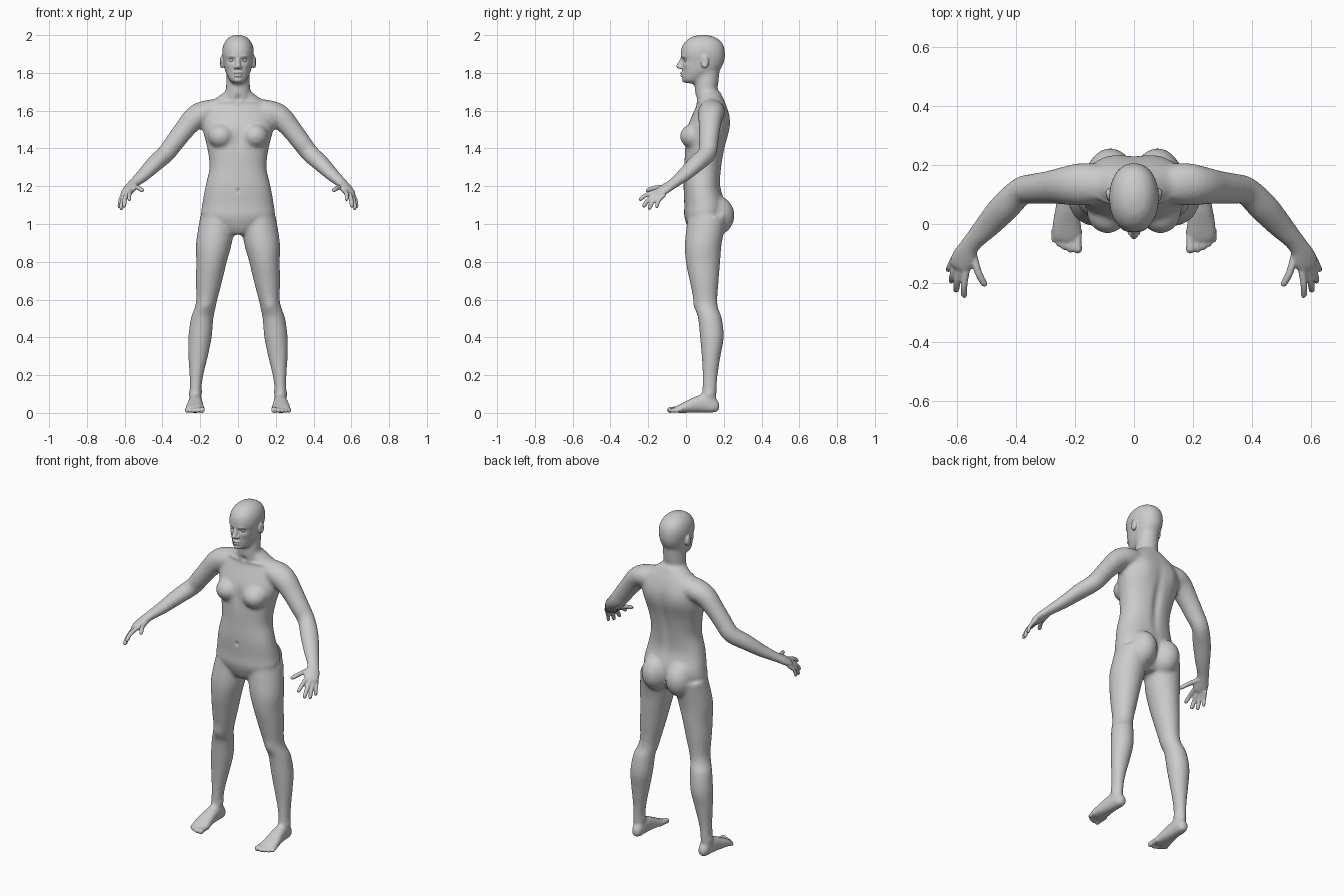
import bpy, bmesh, math
from mathutils import Vector, Matrix


def spline(pts, steps):
    """Catmull-Rom through tuples of any length."""
    out = []
    for i in range(len(pts) - 1):
        p0, p1 = pts[max(i - 1, 0)], pts[i]
        p2, p3 = pts[i + 1], pts[min(i + 2, len(pts) - 1)]
        for k in range(steps):
            t = k / steps
            out.append([0.5 * (2 * b + (c - a) * t + (2 * a - 5 * b + 4 * c - d) * t * t
                               + (3 * b - a - 3 * c + d) * t ** 3)
                        for a, b, c, d in zip(p0, p1, p2, p3)])
    return out + [list(pts[-1])]


def loft(bm, pts, side=(1, 0, 0), axis=None, power=2.0, mirror=False, segs=32, steps=6):
    """Closed tube through (x, y, z, radius along side, other radius)."""
    rows = spline(pts, steps)
    for s in ((1, -1) if mirror else (1,)):
        rings = []
        for i, (x, y, z, ra, rb) in enumerate(rows):
            a, b = rows[max(i - 1, 0)], rows[min(i + 1, len(rows) - 1)]
            t = Vector(axis) if axis else (Vector(b[:3]) - Vector(a[:3])).normalized()
            u = Vector(side)
            u = (u - t * u.dot(t)).normalized()
            v = t.cross(u)
            ring = []
            for k in range(segs):
                q = 2 * math.pi * k / segs
                c, d = math.cos(q), math.sin(q)
                c = math.copysign(abs(c) ** (2 / power), c)
                d = math.copysign(abs(d) ** (2 / power), d)
                p = Vector((x, y, z)) + u * c * max(ra, .002) + v * d * max(rb, .002)
                ring.append(bm.verts.new((p.x * s, p.y, p.z)))
            rings.append(ring)
        for r0, r1 in zip(rings, rings[1:]):
            for k in range(segs):
                j = (k + 1) % segs
                bm.faces.new((r0[k], r0[j], r1[j], r1[k]))
        bm.faces.new(rings[0][::-1])
        bm.faces.new(rings[-1])


def ball(bm, c, r, mirror=False):
    for s in ((1, -1) if mirror else (1,)):
        m = Matrix.Translation((c[0] * s, c[1], c[2])) @ Matrix.Diagonal((*r, 1))
        bmesh.ops.create_uvsphere(bm, u_segments=32, v_segments=20, radius=1, matrix=m)


def fuse(bm, name, voxel, repeat):
    """Melt all overlapping parts into one smooth skin."""
    bmesh.ops.recalc_face_normals(bm, faces=bm.faces)
    me = bpy.data.meshes.new(name)
    bm.to_mesh(me)
    bm.free()
    ob = bpy.data.objects.new(name, me)
    bpy.context.collection.objects.link(ob)
    rm = ob.modifiers.new("remesh", 'REMESH')
    rm.mode, rm.voxel_size = 'VOXEL', voxel
    sm = ob.modifiers.new("smooth", 'SMOOTH')
    sm.factor, sm.iterations = 0.5, repeat
    bpy.context.view_layer.update()
    dg = bpy.context.evaluated_depsgraph_get()
    res = bpy.data.meshes.new_from_object(ob.evaluated_get(dg))
    bpy.data.objects.remove(ob)
    return res


def upright(rows):
    return [(cx, cy, z, rx, ry) for z, cx, cy, rx, ry in rows]


Z = (0, 0, 1)
bm = bmesh.new()

# torso
loft(bm, upright([(.945, 0, .09, .04, .06), (.98, 0, .095, .12, .085), (1.04, 0, .096, .19, .105),
                  (1.10, 0, .1, .19, .109), (1.2, 0, .085, .172, .098), (1.3, 0, .09, .151, .099),
                  (1.4, 0, .1, .162, .106), (1.5, 0, .116, .186, .113), (1.57, 0, .13, .185, .1),
                  (1.63, 0, .135, .16, .078), (1.67, 0, .13, .11, .065), (1.7, 0, .12, .07, .06)]),
     axis=Z, power=2.25, segs=48)
ball(bm, (.08, .146, 1.045), (.085, .111, .11), True)
ball(bm, (.09, .042, 1.465), (.07, .074, .065), True)

# neck and head
loft(bm, upright([(1.62, 0, .125, .085, .065), (1.7, 0, .108, .066, .06), (1.75, 0, .11, .063, .062),
                  (1.83, 0, .115, .06, .065)]), axis=Z)
loft(bm, upright([(1.745, 0, .03, .025, .03), (1.76, 0, .035, .043, .053), (1.79, 0, .06, .06, .079),
                  (1.82, 0, .08, .071, .101), (1.86, 0, .089, .078, .113), (1.9, 0, .089, .084, .118),
                  (1.94, 0, .09, .08, .111), (1.97, 0, .091, .066, .091), (1.992, 0, .09, .042, .056),
                  (2.002, 0, .09, .01, .012)]), axis=Z, power=2.15, segs=48)

# arms and palms
loft(bm, [(.08, .135, 1.605, .06, .06), (.17, .135, 1.592, .072, .062), (.225, .13, 1.565, .067, .061),
          (.28, .125, 1.505, .058, .053), (.33, .12, 1.44, .053, .05), (.38, .112, 1.375, .048, .048),
          (.44, .055, 1.32, .051, .043), (.5, -.01, 1.26, .043, .034), (.55, -.065, 1.216, .034, .026),
          (.572, -.105, 1.19, .043, .023), (.587, -.138, 1.168, .044, .02), (.594, -.155, 1.155, .034, .014)],
     side=(.72, .68, -.1), mirror=True)

# legs
loft(bm, upright([(1.04, .105, .115, .095, .105), (.9, .127, .092, .095, .098), (.8, .14, .09, .081, .091),
                  (.7, .153, .096, .07, .077), (.6, .165, .103, .056, .063), (.55, .176, .111, .056, .061),
                  (.5, .19, .127, .06, .063), (.4, .201, .137, .062, .063), (.3, .211, .133, .052, .05),
                  (.2, .22, .128, .037, .04), (.12, .225, .124, .031, .038), (.05, .225, .12, .032, .04)]),
     axis=Z, mirror=True)

# feet
loft(bm, [(.222, .176, .035, .018, .022), (.222, .15, .04, .031, .039), (.224, .1, .05, .035, .049),
          (.226, .05, .044, .041, .043), (.228, 0, .031, .049, .031), (.228, -.04, .021, .052, .021),
          (.228, -.062, .016, .04, .014)], axis=(0, 1, 0), power=2.3, mirror=True)

core = fuse(bm, "core", .01, 6)
bm = bmesh.new()
bm.from_mesh(core)

# fingers and thumb
for base, tip, r in (((.566, -.14, 1.178), (.576, -.25, 1.127), .0115), ((.583, -.14, 1.17), (.604, -.23, 1.09), .012),
                     ((.597, -.13, 1.161), (.62, -.198, 1.078), .0115), ((.608, -.115, 1.156), (.63, -.158, 1.085), .0105),
                     ((.55, -.085, 1.197), (.504, -.212, 1.177), .0125)):
    a, b = Vector(base), Vector(tip)
    m = a.lerp(b, .55) + Vector((.004, -.006, .006))
    e = a.lerp(b, .93)
    loft(bm, [(*a, r * 1.15, r * 1.15), (*m, r, r), (*e, r * .88, r * .88), (*b, .003, .003)],
         side=(.7, .7, 0), mirror=True, segs=16)

# toes
for x, tip, r in ((.191, -.1, .0155), (.215, -.097, .012), (.235, -.089, .0115), (.253, -.078, .011), (.27, -.063, .0105)):
    loft(bm, [(x, -.02, .02, r, r), (x, tip + .035, .018, r * .9, r), (x, tip + .01, r, r, r), (x, tip, r, .004, .004)],
         axis=(0, 1, 0), mirror=True, segs=16)

# nose, lips, chin and ears
loft(bm, [(0, -.014, 1.888, .01, .01), (0, -.026, 1.86, .011, .013), (0, -.037, 1.836, .014, .015),
          (0, -.033, 1.823, .013, .01)], axis=Z, segs=20)
ball(bm, (.013, -.026, 1.829), (.01, .013, .009), True)
ball(bm, (0, -.018, 1.799), (.024, .014, .007))
ball(bm, (0, -.016, 1.785), (.021, .014, .007))
ball(bm, (0, .002, 1.763), (.026, .023, .016))
ball(bm, (.086, .1, 1.857), (.012, .021, .033), True)

skin = fuse(bm, "body", .005, 3)

# soft sculpting: centre, falloff radii, push (mirrored)
sculpt = [
    ((.034, -.018, 1.867), (.019, .04, .012), (0, .011, 0)),     # eye sockets
    ((.035, -.02, 1.888), (.024, .03, .007), (0, -.004, 0)),     # brows
    ((.05, -.005, 1.84), (.016, .03, .014), (.001, -.003, 0)),   # cheekbones
    ((0, -.025, 1.792), (.02, .03, .0035), (0, .004, 0)),        # mouth line
    ((.1, .094, 1.858), (.02, .009, .017), (-.007, 0, 0)),       # ear hollows
    ((0, .2, 1.36), (.026, .06, .17), (0, -.012, 0)),            # spine groove
    ((.09, .22, 1.53), (.05, .05, .07), (0, .007, 0)),           # shoulder blades
    ((0, .0, 1.45), (.022, .06, .07), (0, .007, 0)),             # breastbone
    ((0, .055, 1.665), (.016, .03, .015), (0, .008, 0)),         # throat notch
    ((.09, .07, 1.648), (.06, .03, .009), (0, -.005, .002)),     # collarbones
    ((0, -.012, 1.175), (.009, .03, .012), (0, .007, 0)),        # navel
    ((.172, .045, .57), (.03, .03, .035), (0, -.006, 0)),        # kneecaps
    ((.255, .125, .1), (.02, .02, .018), (.005, 0, 0)),          # outer ankles
    ((.195, .12, .11), (.015, .02, .018), (-.005, 0, 0)),        # inner ankles
]
for v in skin.vertices:
    p = v.co.copy()
    s = 1 if p.x >= 0 else -1
    for c, r, d in sculpt:
        if abs(p.z - c[2]) > 2.5 * r[2]:
            continue
        q = ((abs(p.x) - c[0]) / r[0]) ** 2 + ((p.y - c[1]) / r[1]) ** 2 + ((p.z - c[2]) / r[2]) ** 2
        if q < 7:
            v.co += Vector((d[0] * s, d[1], d[2])) * math.exp(-q)
body = bpy.data.objects.new("body", skin)
bpy.context.collection.objects.link(body)

# eyes
bm = bmesh.new()
ball(bm, (.034, .003, 1.867), (.014, .014, .012), True)
eye_mesh = bpy.data.meshes.new("eyes")
bm.to_mesh(eye_mesh)
bm.free()
bpy.context.collection.objects.link(bpy.data.objects.new("eyes", eye_mesh))

for me in (skin, eye_mesh):
    for f in me.polygons:
        f.use_smooth = True
